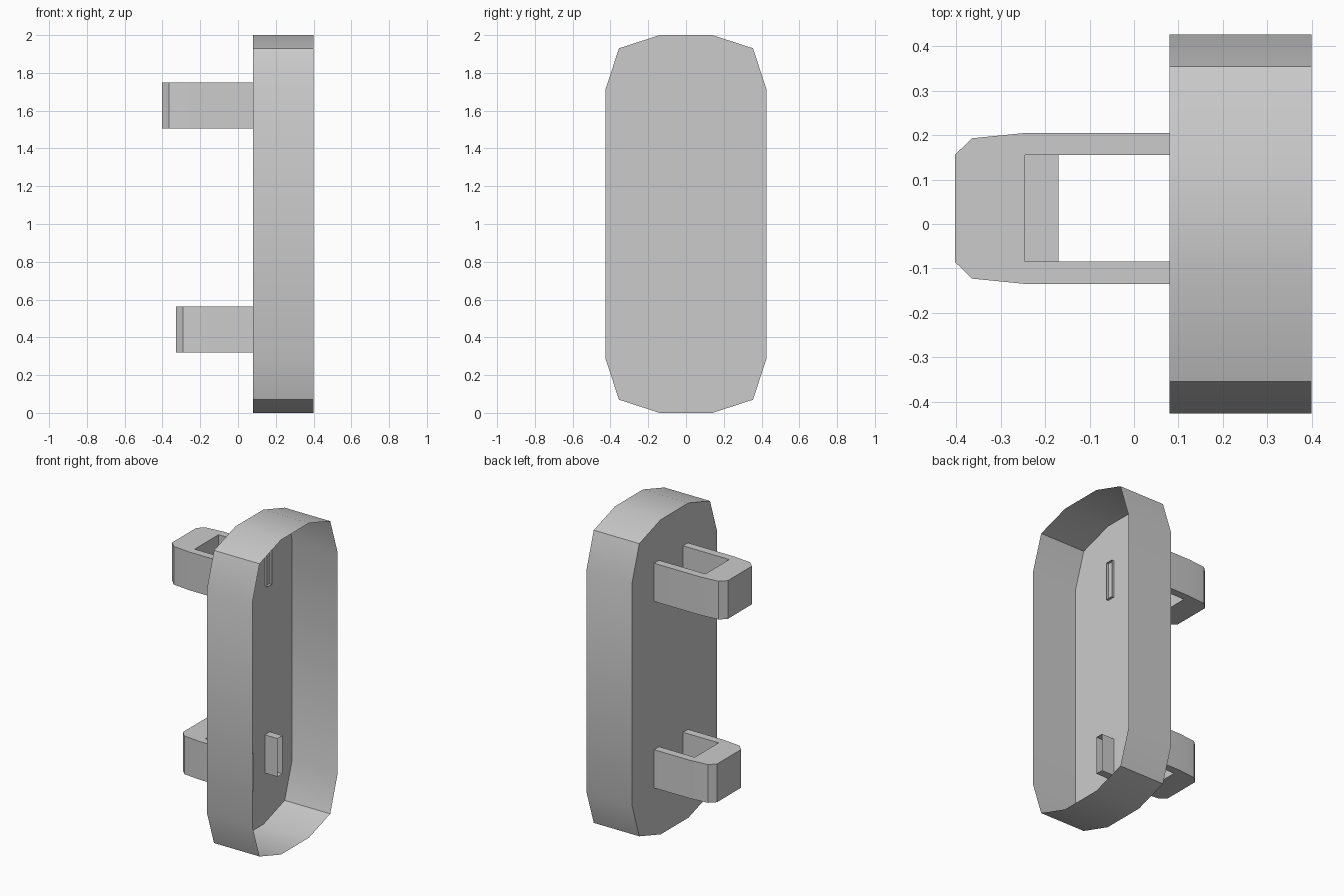
import bpy, bmesh, math
from mathutils import Vector

cube = bpy.data.objects.get("Cube")
if cube:
    bpy.data.objects.remove(cube)

GREY = (0.6, 0.6, 0.6, 1)
grey = bpy.data.materials.new("light grey")
grey.use_nodes = True
grey.diffuse_color = GREY
grey.node_tree.nodes["Principled BSDF"].inputs["Base Color"].default_value = GREY


def extruded(name, outline, direction, open_faces):
    """Extrude an outline, then drop the faces that open_faces picks."""
    bm = bmesh.new()
    base = bm.faces.new([bm.verts.new(p) for p in outline])
    top = bmesh.ops.extrude_face_region(bm, geom=[base], use_keep_orig=True)["geom"]
    moved = [v for v in top if isinstance(v, bmesh.types.BMVert)]
    bmesh.ops.translate(bm, verts=moved, vec=Vector(direction))
    bmesh.ops.recalc_face_normals(bm, faces=bm.faces)
    gone = [f for f in bm.faces if open_faces(f)]
    bmesh.ops.delete(bm, geom=gone, context="FACES")
    mesh = bpy.data.meshes.new(name)
    bm.to_mesh(mesh)
    bm.free()
    mesh.materials.append(grey)
    obj = bpy.data.objects.new(name, mesh)
    bpy.context.collection.objects.link(obj)
    bpy.ops.object.select_all(action="DESELECT")
    obj.select_set(True)
    bpy.context.view_layer.objects.active = obj
    bpy.ops.object.shade_smooth_by_angle(angle=math.radians(30))
    return obj


# Tray-like plate: rounded upright outline, open towards +x
quarter = [(0.427, 0.71), (0.355, 0.93), (0.14, 1.0)]
half = quarter + [(-y, z) for y, z in reversed(quarter)]
ring = half + [(-y, -z) for y, z in half]
extruded("back_shell", [(0.08, y, z + 1) for y, z in ring], (0.32, 0, 0),
         lambda f: f.normal.x > 0.9)

# U-shaped hooks: arms pass through the plate and end in open tips
MID, TIP = 0.035, 0.498
outer = [(TIP, 0.17), (0.158, 0.17), (0.038, 0.158), (0, 0.121)]
inner = [(0.158, 0.12), (TIP, 0.12)]
side = outer + [(x, -y) for x, y in reversed(outer)]
profile = side + [(x, -y) for x, y in reversed(inner)] + inner
for name, x0, z0 in (("upper_hook", -0.403, 1.505), ("lower_hook", -0.328, 0.32)):
    extruded(name, [(x0 + x, MID + y, z0) for x, y in profile], (0, 0, 0.243),
             lambda f, tip=x0 + TIP: all(abs(v.co.x - tip) < 0.001 for v in f.verts))
